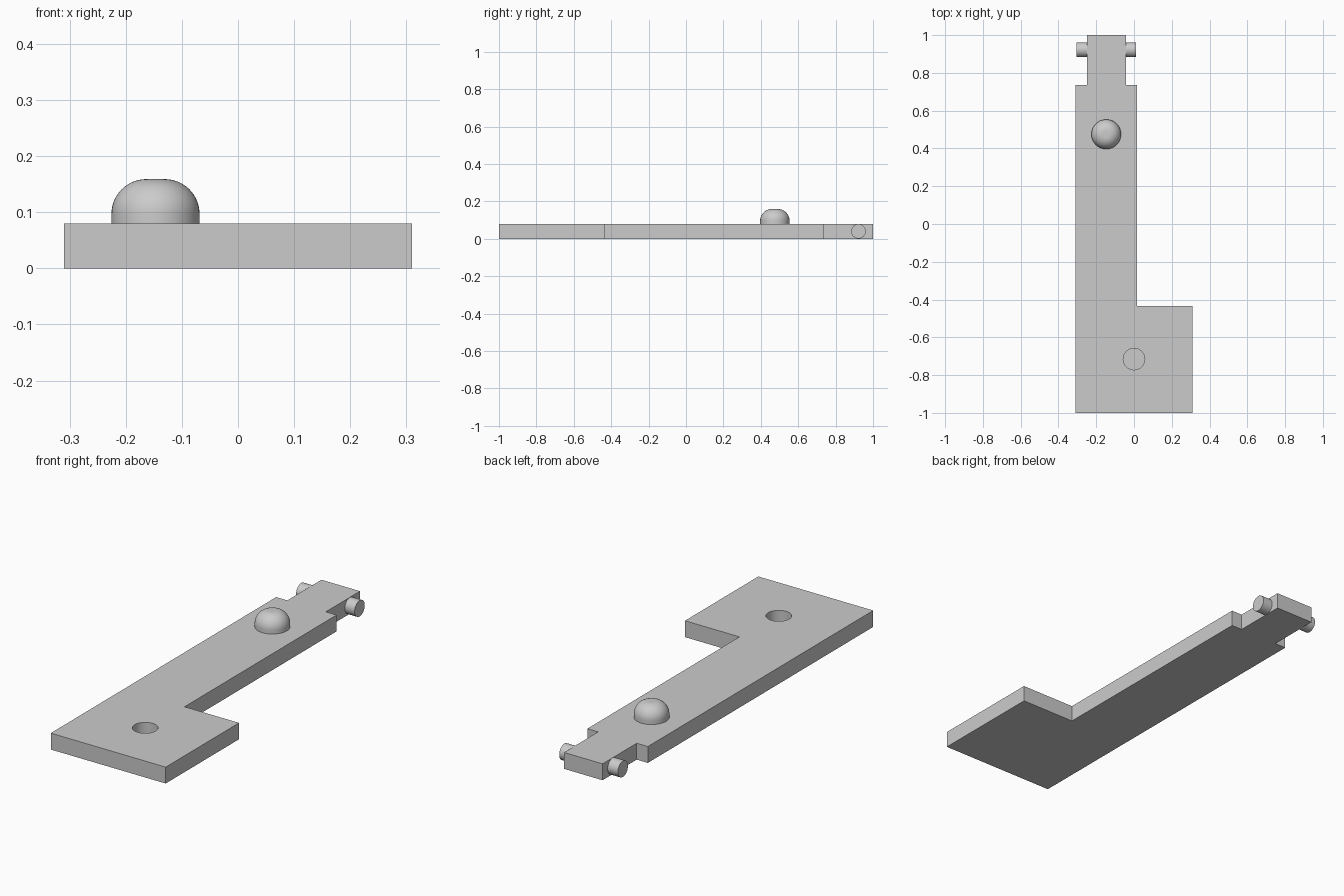
import bpy, bmesh, math

cube = bpy.data.objects.get("Cube")
if cube:
    bpy.data.objects.remove(cube, do_unlink=True)

AXIS_X = -0.147      # centre line of the long arm
THICK = 0.08

grey = bpy.data.materials.new("plain grey")
grey.use_nodes = True
GREY = (0.6, 0.6, 0.6, 1)
grey.diffuse_color = GREY
grey.node_tree.nodes["Principled BSDF"].inputs["Base Color"].default_value = GREY


def finish(name, bm, smooth=False):
    bmesh.ops.recalc_face_normals(bm, faces=bm.faces)
    mesh = bpy.data.meshes.new(name)
    bm.to_mesh(mesh)
    bm.free()
    mesh.materials.append(grey)
    obj = bpy.data.objects.new(name, mesh)
    bpy.context.collection.objects.link(obj)
    bpy.ops.object.select_all(action='DESELECT')
    obj.select_set(True)
    bpy.context.view_layer.objects.active = obj
    if smooth:
        bpy.ops.object.shade_smooth_by_angle(angle=math.radians(35))
    return obj


def cylinder(name, radius, depth, location, turn=0):
    bpy.ops.mesh.primitive_cylinder_add(vertices=48, radius=radius, depth=depth,
                                        location=location, rotation=(0, turn, 0))
    obj = bpy.context.object
    obj.name = name
    obj.data.materials.append(grey)
    bpy.ops.object.shade_smooth_by_angle(angle=math.radians(35))
    return obj


# L-shaped plate with a narrow tongue at the back
outline = [(-0.31, -1), (0.31, -1), (0.31, -0.435), (0.016, -0.435),
           (0.016, 0.737), (-0.042, 0.737), (-0.042, 1), (-0.25, 1),
           (-0.25, 0.737), (-0.31, 0.737)]
bm = bmesh.new()
base = bm.faces.new([bm.verts.new((x, y, 0)) for x, y in outline])
top = bmesh.ops.extrude_face_region(bm, geom=[base])["geom"]
bmesh.ops.translate(bm, vec=(0, 0, THICK),
                    verts=[v for v in top if isinstance(v, bmesh.types.BMVert)])
plate = finish("plate", bm)

# Blind round hole in the wide end
cutter = cylinder("hole_cutter", 0.057, 0.12, (0, -0.715, THICK + 0.0))
cutter.hide_render = True
cutter.hide_viewport = True
hole = plate.modifiers.new("hole", 'BOOLEAN')
hole.operation = 'DIFFERENCE'
hole.solver = 'EXACT'
hole.object = cutter
bpy.context.view_layer.objects.active = plate
plate.select_set(True)
bpy.ops.object.modifier_apply(modifier="hole")
bpy.data.objects.remove(cutter, do_unlink=True)
plate.select_set(True)
bpy.context.view_layer.objects.active = plate
bpy.ops.object.shade_smooth_by_angle(angle=math.radians(35))

# Rounded button: a short cylinder with a large top fillet
R, FILLET, HEIGHT = 0.0785, 0.062, 0.079
STEPS = 14
profile = [(R, 0)]
for i in range(STEPS + 1):
    a = math.pi / 2 * i / STEPS
    profile.append((R - FILLET + FILLET * math.cos(a),
                    HEIGHT - FILLET + FILLET * math.sin(a)))
profile.append((0, HEIGHT))
bm = bmesh.new()
verts = [bm.verts.new((r, 0, z)) for r, z in profile]
edges = [bm.edges.new(pair) for pair in zip(verts, verts[1:])]
bmesh.ops.spin(bm, geom=verts + edges, cent=(0, 0, 0), axis=(0, 0, 1),
               angle=2 * math.pi, steps=48, use_duplicate=False)
bmesh.ops.remove_doubles(bm, verts=bm.verts, dist=0.0001)
button = finish("button", bm, smooth=True)
button.location = (AXIS_X, 0.475, THICK)

# Hinge pegs on both sides of the tongue
for name, side in (("left_peg", 1), ("right_peg", -1)):
    cylinder(name, 0.039, 0.06, (AXIS_X + side * 0.128, 0.922, 0.04), math.pi / 2)
